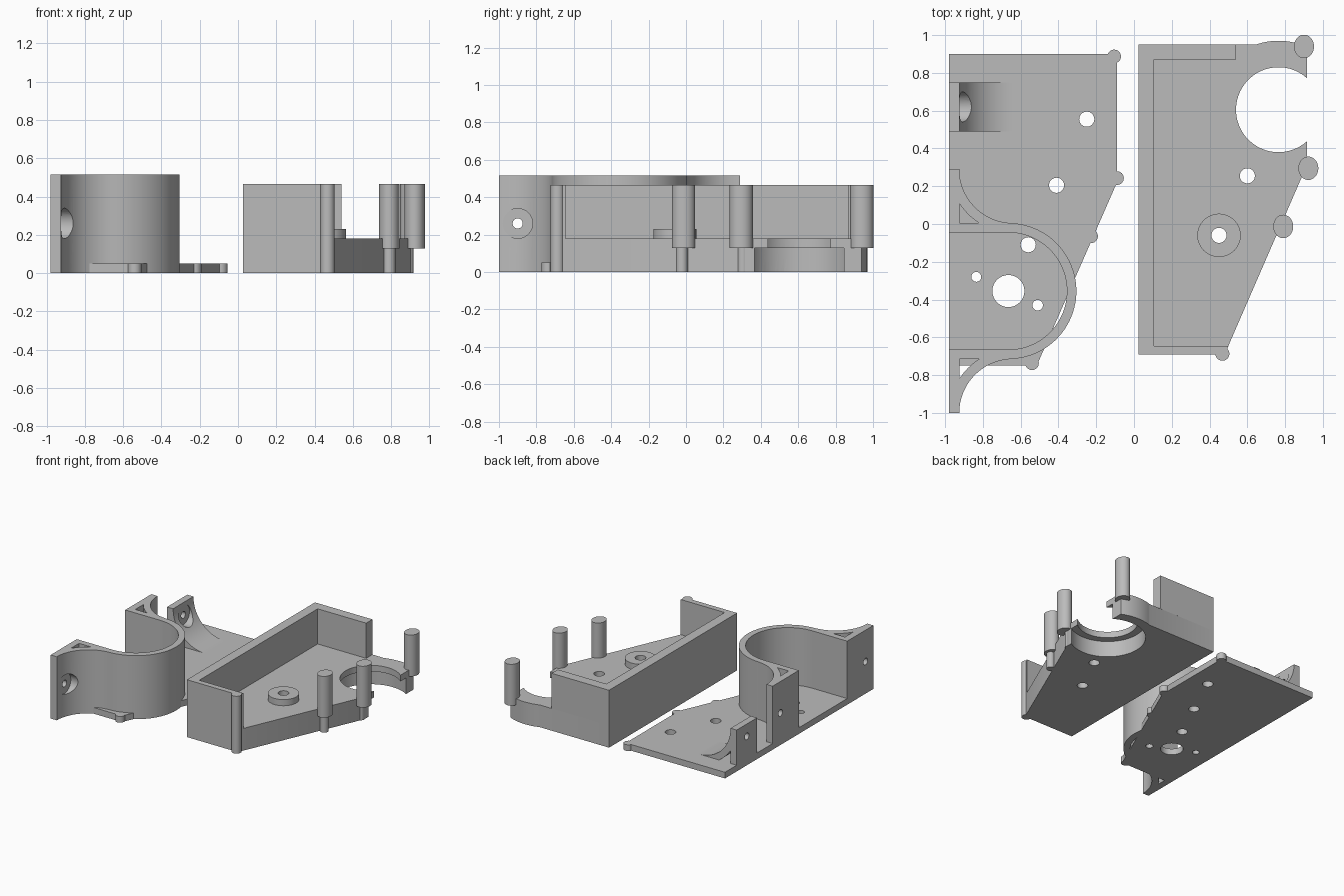
import bpy, bmesh
from math import sin, cos, radians, pi
from mathutils import Matrix

if "Cube" in bpy.data.objects:
    bpy.data.objects.remove(bpy.data.objects["Cube"])

GREY = (0.5, 0.5, 0.5, 1)
grey = bpy.data.materials.new("plain grey")
grey.use_nodes = True
grey.diffuse_color = GREY
grey.node_tree.nodes["Principled BSDF"].inputs["Base Color"].default_value = GREY


def arc(cx, cy, r, a0, a1, n=24, ry=None):
    """Points along an arc, angles in degrees."""
    angles = [radians(a0 + (a1 - a0) * i / n) for i in range(n + 1)]
    return [(cx + r * cos(a), cy + (ry or r) * sin(a)) for a in angles]


def circle(cx, cy, r, n=32, ry=None):
    return arc(cx, cy, r, 0, 360, n, ry)[:-1]


def prism(name, loops, z0, z1, upright=False):
    """Extrude an outline with holes; upright turns the profile into the xz plane."""
    curve = bpy.data.curves.new(name, "CURVE")
    curve.dimensions = "2D"
    curve.fill_mode = "BOTH"
    curve.extrude = (z1 - z0) / 2
    for loop in loops:
        spline = curve.splines.new("POLY")
        spline.points.add(len(loop) - 1)
        for point, (x, y) in zip(spline.points, loop):
            point.co = (x, y, 0, 1)
        spline.use_cyclic_u = True
    temp = bpy.data.objects.new(name, curve)
    mesh = bpy.data.meshes.new_from_object(temp)
    bpy.data.objects.remove(temp)
    mesh.transform(Matrix.Translation((0, 0, (z0 + z1) / 2)))
    if upright:
        mesh.transform(Matrix.Rotation(pi / 2, 4, "X"))
    bm = bmesh.new()
    bm.from_mesh(mesh)
    bmesh.ops.remove_doubles(bm, verts=bm.verts, dist=0.0002)
    bmesh.ops.recalc_face_normals(bm, faces=bm.faces)
    bm.to_mesh(mesh)
    bm.free()
    mesh.materials.clear()
    mesh.materials.append(grey)
    ob = bpy.data.objects.new(name, mesh)
    bpy.context.collection.objects.link(ob)
    return ob


def cut(ob, cutter):
    """Subtract the cutter, then discard it."""
    mod = ob.modifiers.new("cut", "BOOLEAN")
    mod.operation = "DIFFERENCE"
    mod.solver = "EXACT"
    mod.object = cutter
    bpy.context.view_layer.update()
    graph = bpy.context.evaluated_depsgraph_get()
    mesh = bpy.data.meshes.new_from_object(ob.evaluated_get(graph))
    ob.modifiers.clear()
    ob.data = mesh
    bpy.data.objects.remove(cutter)


def screw_hole(ob, y, z):
    """Counterbored hole along x through a mounting flange."""
    for r, x0, x1 in ((0.08, FACE, -0.6), (0.027, -1.1, -0.8)):
        cutter = prism("cutter", [circle(0, 0, r)], x0, x1)
        cutter.data.transform(Matrix.Translation((0, y, z)) @ Matrix.Rotation(pi / 2, 4, "Y"))
        cut(ob, cutter)


LEFT, FACE = -0.98, -0.925      # back and front of the mounting flanges
FX, FR = -0.64, 0.285           # fillet centre and radius
CX, CY = -0.665, -0.355         # clamp centre


def pocket(cy):
    """Triangular lightening hole behind a fillet centred at height cy."""
    return [(FACE, cy - FR)] + arc(FX, cy, 0.337, 212.3, 237.7, 8)[::-1]


def mirror(points):
    return [(x, 2 * CY - y) for x, y in points]


# Cover plate with screw holes
plate = [(LEFT, -0.75), (-0.515, -0.75), (-0.09, 0.22), (-0.09, 0.9), (LEFT, 0.9)]
holes = [(-0.25, 0.555, 0.04), (-0.41, 0.205, 0.04), (-0.56, -0.11, 0.04),
         (-0.835, -0.28, 0.026), (CX, CY, 0.085), (-0.51, -0.43, 0.028)]
prism("cover_plate", [plate] + [circle(*h) for h in holes], 0, 0.05)
for x, y in ((-0.105, 0.887), (-0.09, 0.243), (-0.227, -0.065), (-0.54, -0.737)):
    prism("cover_corner_lug", [circle(x, y, 0.036)], 0, 0.05)

# U-shaped clamp wall with flared flanges
half = arc(CX, CY, 0.36, 0, 90)[:-1] + arc(FX, 0.29, FR, 265, 180) + [
    (LEFT, 0.29), (LEFT, -0.045)] + arc(CX, CY, 0.31, 90, 0)
outline = half + mirror(half[1:-1])[::-1]
clamp = prism("clamp_wall", [outline, pocket(0.29), mirror(pocket(0.29))], 0, 0.515)
for y in (0.19, 2 * CY - 0.19):
    screw_hole(clamp, y, 0.26)

# Upright mounting tab with the same fillet
tab_outline = [(LEFT, 0.03), (LEFT, 0.335)] + arc(FX, 0.335, FR, 180, 270) + [(FX, 0.03)]
tab = prism("mounting_tab", [tab_outline, pocket(0.335)], -0.75, -0.49, upright=True)
screw_hole(tab, 0.62, 0.235)

# Tray floor with an open round seat, stepped underneath
BX, BY = 0.765, 0.605
floor = [(0.025, -0.69), (0.48, -0.69), (0.915, 0.31)] + arc(BX, BY, 0.225, 311.8, 48.2, 40) \
    + arc(BX, BY, 0.365, 65.7, 109.1, 16) + [(0.025, 0.95)]
tray = prism("tray_floor", [floor, circle(0.45, -0.06, 0.04), circle(0.6, 0.255, 0.04)], 0, 0.18)
cut(tray, prism("cutter", [circle(BX, BY, 0.283, 64)], -0.1, 0.13))

# Tray walls and boss
walls = [(0.025, -0.69), (0.48, -0.69), (0.5, -0.645), (0.105, -0.645),
         (0.105, 0.87), (0.54, 0.87), (0.54, 0.95), (0.025, 0.95)]
prism("tray_walls", [walls], 0.18, 0.465)
prism("tray_boss", [circle(0.45, -0.06, 0.115), circle(0.45, -0.06, 0.04)], 0.18, 0.23)

# Tray posts and the slim pins below them
for x, y in ((0.9, 0.94), (0.923, 0.295), (0.79, -0.013)):
    prism("tray_post", [circle(x, y, 0.053, ry=0.062)], 0.13, 0.465)
for x, y in ((0.79, -0.022), (0.885, 0.305)):
    prism("tray_pin", [circle(x, y, 0.032)], 0, 0.13)
prism("tray_corner_post", [circle(0.468, -0.687, 0.037)], 0, 0.465)

# Smooth the round faces, keep the edges sharp
bpy.ops.object.select_all(action="DESELECT")
for ob in bpy.context.collection.objects:
    if ob.type == "MESH" and ob.data.materials and ob.data.materials[0] == grey:
        ob.select_set(True)
        bpy.context.view_layer.objects.active = ob
bpy.ops.object.shade_smooth_by_angle(angle=radians(30))
